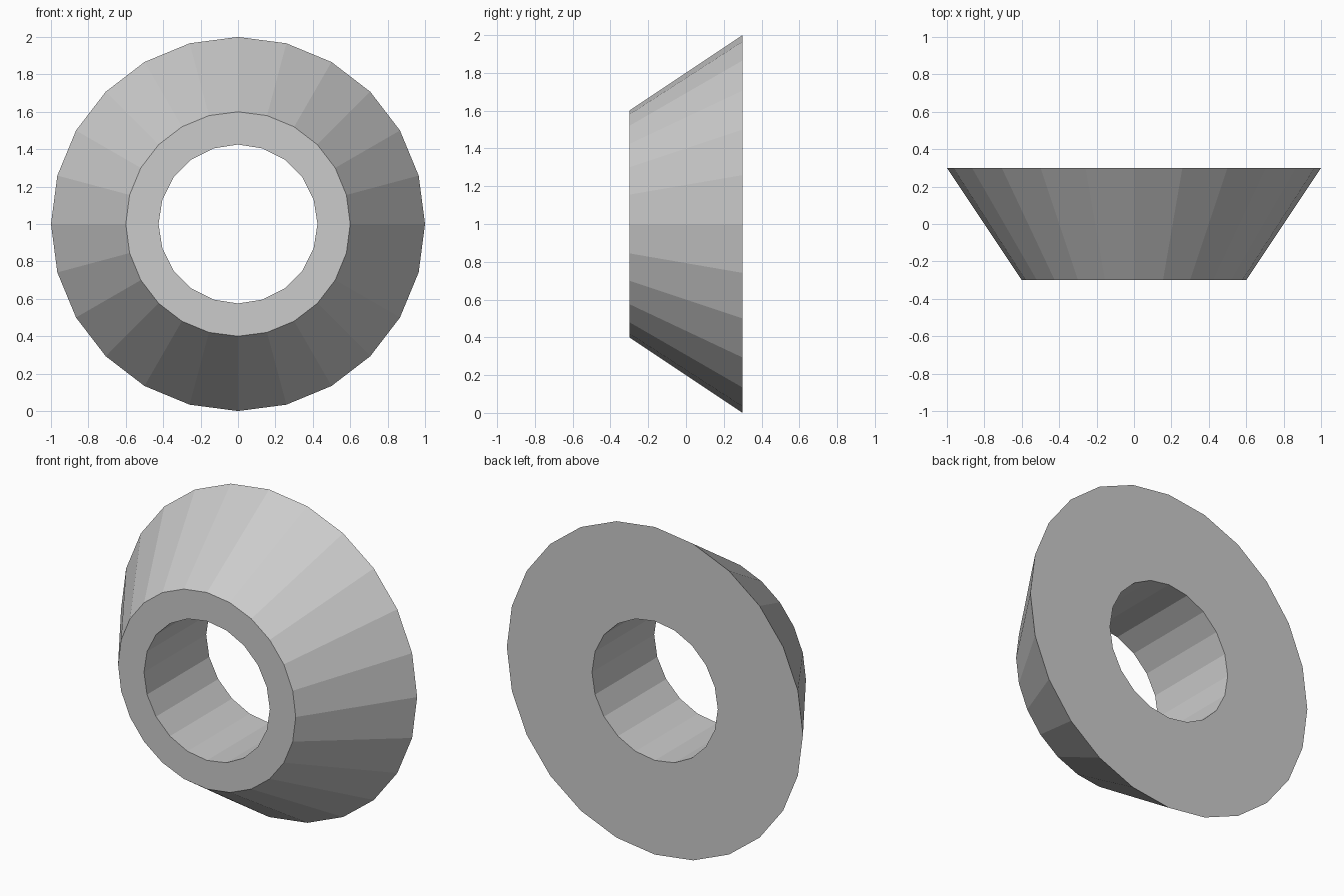
import bpy
from math import radians

if "Cube" in bpy.data.objects:
    bpy.data.objects.remove(bpy.data.objects["Cube"])


def frustum(name, sides, r_front, r_back, depth):
    """Faceted cone section lying along y, centred at z = 1."""
    bpy.ops.mesh.primitive_cone_add(vertices=sides, radius1=r_front, radius2=r_back,
                                    depth=depth, location=(0, 0, 1),
                                    rotation=(radians(-90), 0, 0))
    obj = bpy.context.object
    obj.name = name
    bpy.ops.object.transform_apply(location=True, rotation=True, scale=True)
    return obj


# Tapered ring body: narrow at the front, wide at the back
ring = frustum("tapered_ring", 24, 0.6, 1.0, 0.6)

# Straight 20-sided bore through the middle
bore = frustum("bore_cutter", 20, 0.425, 0.425, 1.2)
bore.hide_render = True

cut = ring.modifiers.new("bore", 'BOOLEAN')
cut.operation = 'DIFFERENCE'
cut.solver = 'EXACT'
cut.object = bore

bpy.ops.object.select_all(action='DESELECT')
ring.select_set(True)
bpy.context.view_layer.objects.active = ring
bpy.ops.object.modifier_apply(modifier=cut.name)
bpy.data.objects.remove(bore)
